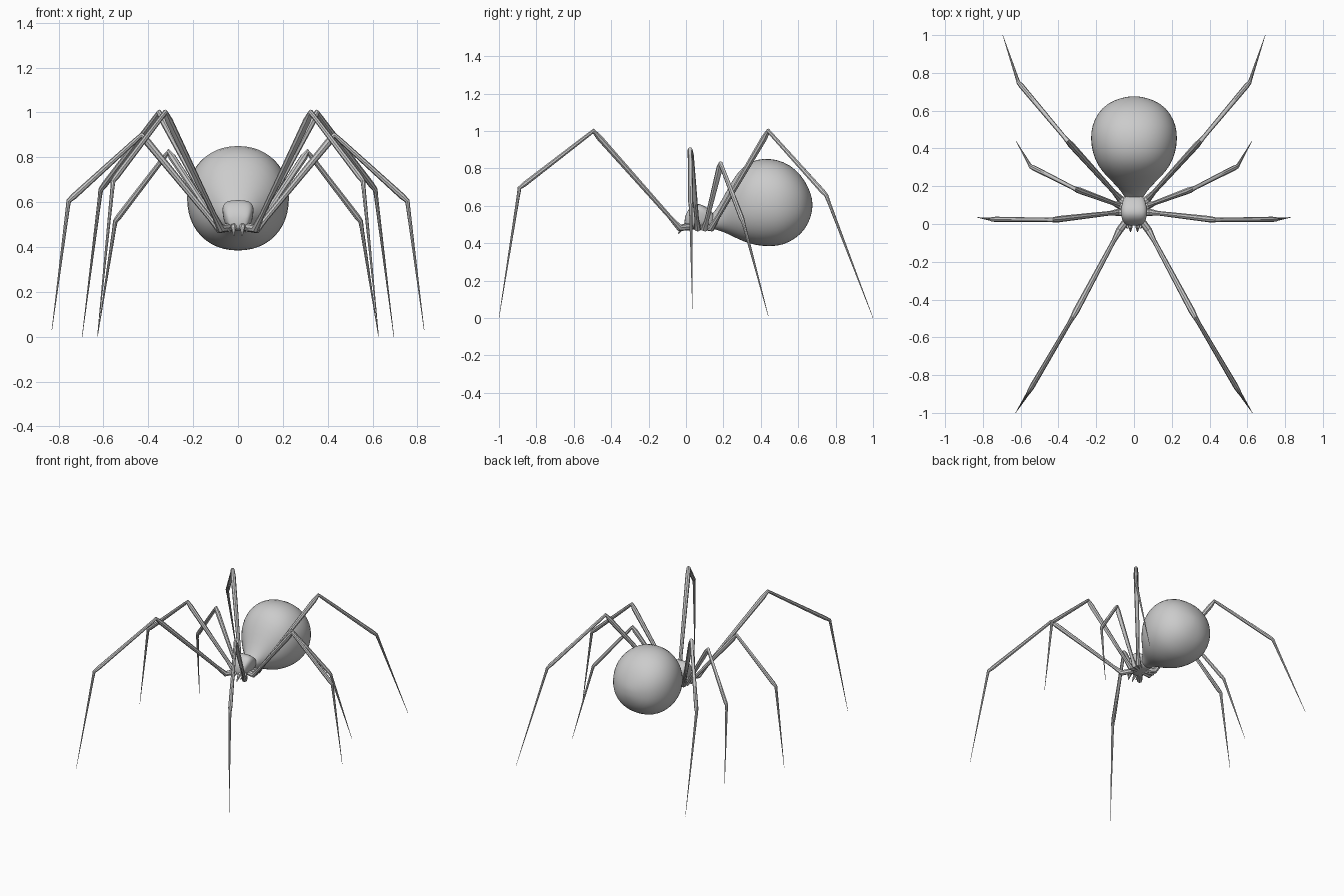
import bpy, bmesh, math
from mathutils import Vector

if "Cube" in bpy.data.objects:
    bpy.data.objects.remove(bpy.data.objects["Cube"])


def make_object(name, bm, angle=180):
    bmesh.ops.recalc_face_normals(bm, faces=bm.faces[:])
    me = bpy.data.meshes.new(name)
    bm.to_mesh(me)
    bm.free()
    ob = bpy.data.objects.new(name, me)
    bpy.context.collection.objects.link(ob)
    bpy.ops.object.select_all(action='DESELECT')
    ob.select_set(True)
    bpy.context.view_layer.objects.active = ob
    bpy.ops.object.shade_smooth_by_angle(angle=math.radians(angle))
    return ob


def loft(bm, rings):
    """Skin a list of point rings and close both ends."""
    vr = [[bm.verts.new(p) for p in r] for r in rings]
    n = len(vr[0])
    for a, b in zip(vr, vr[1:]):
        for i in range(n):
            j = (i + 1) % n
            bm.faces.new((a[i], a[j], b[j], b[i]))
    bm.faces.new(vr[0][::-1])
    bm.faces.new(vr[-1])


def body(name, sections, sides, power=2.0, taper=0.0, levels=1):
    """Sections along y: (y, bottom z, top z, half width)."""
    bm = bmesh.new()
    rings = []
    for y, zb, zt, w in sections:
        ring = []
        for i in range(sides):
            a = 2 * math.pi * (i + 0.5) / sides
            c, s = math.cos(a), math.sin(a)
            c = math.copysign(abs(c) ** (2 / power), c)
            s = math.copysign(abs(s) ** (2 / power), s)
            ring.append((w * c * (1 + taper * s), y, (zb + zt) / 2 + (zt - zb) / 2 * s))
        rings.append(ring)
    loft(bm, rings)
    ob = make_object(name, bm)
    if levels:
        m = ob.modifiers.new("smooth", 'SUBSURF')
        m.levels = m.render_levels = levels
    return ob


def tube(name, pts, radii, sides=8):
    """Tapered tube along a path, mitred at bends."""
    bm = bmesh.new()
    pts = [Vector(p) for p in pts]
    rings = []
    for i, (p, r) in enumerate(zip(pts, radii)):
        before = (p - pts[i - 1]).normalized() if i else Vector()
        after = (pts[i + 1] - p).normalized() if i < len(pts) - 1 else Vector()
        t = (before + after).normalized()
        side = Vector((-pts[-1].y, pts[-1].x, 0)).normalized()
        u = (side - t * side.dot(t)).normalized()
        v = t.cross(u)
        rings.append([p + r * (math.cos(k) * u + math.sin(k) * v)
                      for k in (2 * math.pi * j / sides for j in range(sides))])
    loft(bm, rings)
    return make_object(name, bm, 40)


# Abdomen: large pear-shaped bulb
body("abdomen", [
    (0.11, 0.485, 0.535, 0.035), (0.15, 0.475, 0.56, 0.052), (0.20, 0.46, 0.645, 0.09),
    (0.25, 0.435, 0.745, 0.145), (0.31, 0.405, 0.82, 0.195), (0.38, 0.385, 0.852, 0.222),
    (0.45, 0.38, 0.855, 0.232), (0.52, 0.387, 0.84, 0.226), (0.59, 0.425, 0.795, 0.192),
    (0.64, 0.475, 0.73, 0.142), (0.67, 0.545, 0.66, 0.065), (0.676, 0.59, 0.62, 0.015)],
    24, 2.15)

# Head: small block, wider at the top
body("head", [
    (-0.008, 0.487, 0.53, 0.035), (0.0, 0.478, 0.56, 0.05), (0.025, 0.474, 0.598, 0.063),
    (0.055, 0.472, 0.614, 0.069), (0.09, 0.472, 0.606, 0.068), (0.12, 0.474, 0.585, 0.058),
    (0.155, 0.48, 0.555, 0.05)], 16, 3.0, 0.16)

# Legs: root, hip, knee, ankle, tip
legs = {
    "front_leg": [(0.03, 0.03, 0.49), (0.078, -0.035, 0.482), (0.325, -0.495, 1.0),
                  (0.557, -0.89, 0.695), (0.627, -1.0, 0.0)],
    "second_leg": [(0.03, 0.06, 0.49), (0.085, 0.062, 0.48), (0.43, 0.022, 0.90),
                   (0.755, 0.025, 0.605), (0.83, 0.035, 0.03)],
    "third_leg": [(0.03, 0.08, 0.49), (0.08, 0.10, 0.48), (0.31, 0.185, 0.825),
                  (0.547, 0.305, 0.515), (0.625, 0.44, 0.01)],
    "rear_leg": [(0.03, 0.10, 0.49), (0.075, 0.135, 0.48), (0.352, 0.44, 1.0),
                 (0.612, 0.75, 0.655), (0.695, 1.0, 0.0)],
}
for name, path in legs.items():
    for label, sx in (("right", 1), ("left", -1)):
        root, hip, knee, ankle, tip = [Vector((x * sx, y, z)) for x, y, z in path]
        pts = [root, hip, hip.lerp(knee, 0.12), hip.lerp(knee, 0.93), knee,
               knee.lerp(ankle, 0.08), knee.lerp(ankle, 0.93), ankle,
               ankle.lerp(tip, 0.06), tip]
        tube(f"{label}_{name}", pts,
             [0.02, 0.019, 0.012, 0.017, 0.013, 0.011, 0.014, 0.011, 0.009, 0.001])

# Fangs and feelers under the face
for label, sx in (("right", 1), ("left", -1)):
    tube(f"{label}_fang", [(sx * 0.02, 0.02, 0.50), (sx * 0.02, -0.015, 0.49),
                           (sx * 0.018, -0.042, 0.45)], [0.015, 0.013, 0.002], 6)
    tube(f"{label}_feeler", [(sx * 0.04, 0.03, 0.49), (sx * 0.045, -0.005, 0.482),
                             (sx * 0.035, -0.025, 0.465)], [0.01, 0.008, 0.002], 6)
